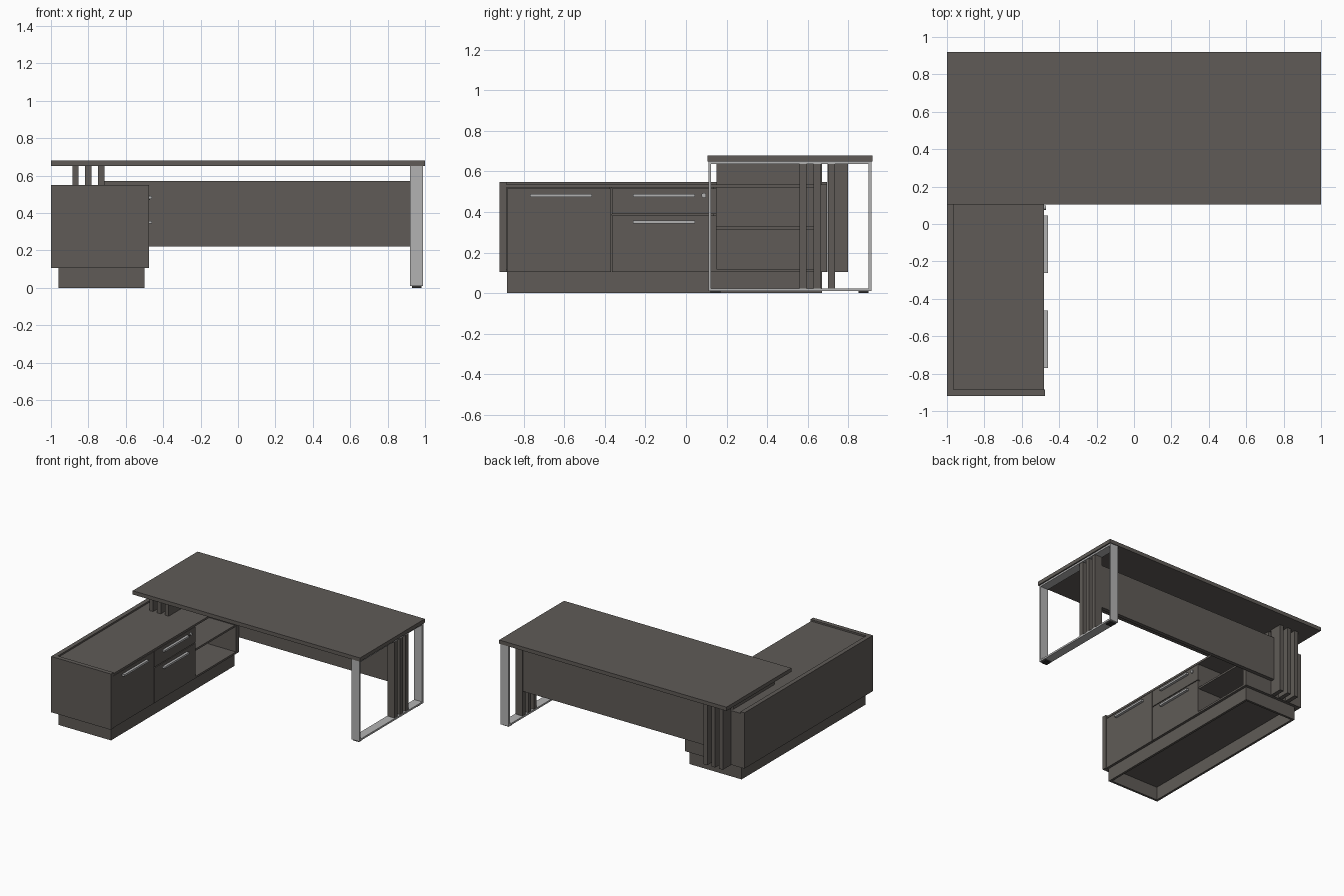
import bpy
import bmesh
import math

old = bpy.data.objects.get("Cube")
if old:
    bpy.data.objects.remove(old, do_unlink=True)


def material(name, r, g, b, rough):
    m = bpy.data.materials.new(name)
    m.use_nodes = True
    m.diffuse_color = (r, g, b, 1)
    node = m.node_tree.nodes["Principled BSDF"]
    node.inputs["Base Color"].default_value = (r, g, b, 1)
    node.inputs["Roughness"].default_value = rough
    return m


wood = material("grey brown wood", 0.115, 0.105, 0.095, 0.6)
metal = material("brushed metal", 0.45, 0.45, 0.45, 0.4)
rubber = material("dark rubber", 0.03, 0.03, 0.03, 0.8)


def finish(name, bm, mat):
    mesh = bpy.data.meshes.new(name)
    bm.to_mesh(mesh)
    bm.free()
    mesh.materials.append(mat)
    ob = bpy.data.objects.new(name, mesh)
    bpy.context.collection.objects.link(ob)
    return ob


def box(name, x, y, z, mat=wood):
    """Box from (low, high) ranges on each axis."""
    bm = bmesh.new()
    bmesh.ops.create_cube(bm, size=1)
    for v in bm.verts:
        v.co = [r[0] if c < 0 else r[1] for c, r in zip(v.co, (x, y, z))]
    return finish(name, bm, mat)


# Desk top
box("desk_top", (-1, 1), (0.105, 0.92), (0.65, 0.68))

# Metal loop leg with feet
leg_x = (0.92, 0.99)
y0, y1, z0, z1, t = 0.11, 0.915, 0.01, 0.65, 0.014
box("leg_front_post", leg_x, (y0, y0 + t), (z0, z1), metal)
box("leg_back_post", leg_x, (y1 - t, y1), (z0, z1), metal)
box("leg_bottom_bar", leg_x, (y0 + t, y1 - t), (z0, z0 + t), metal)
box("leg_top_bar", leg_x, (y0 + t, y1 - t), (z1 - t, z1), metal)
for y in (0.12, 0.85):
    box("leg_foot", (0.93, 0.98), (y, y + 0.05), (0, z0), rubber)

# Upright slats inside the loop leg
for y in (0.56, 0.63, 0.7):
    box("leg_slat", (0.922, 0.985), (y, y + 0.035), (z0 + t, z1 - t))

# Modesty panel
box("modesty_panel", (-0.715, 0.922), (0.702, 0.732), (0.22, 0.57))

# Slats that carry the top over and behind the cabinet
for x in (-0.885, -0.817, -0.748):
    sx = (x, x + 0.033)
    box("upper_slat", sx, (0.15, 0.67), (0.535, 0.65))
    box("rear_slat", sx, (0.697, 0.8), (0.105, 0.65))

# Cabinet carcass
low, rim, slab = 0.105, 0.549, 0.52
face = -0.48
box("cabinet_front_end", (-1, -0.475), (-0.92, -0.885), (low, rim))
box("cabinet_back_panel", (-1, -0.965), (-0.885, 0.695), (low, rim))
box("cabinet_top", (-0.965, face), (-0.885, 0.695), (slab, 0.536))
box("cabinet_floor", (-0.965, face - 0.018), (-0.885, 0.66), (low, 0.12))
box("floor_edge", (face - 0.018, face), (0.15, 0.66), (low, 0.12))
box("cabinet_rear_end", (-0.965, face), (0.66, 0.695), (low, slab))
box("open_shelf", (-0.965, face - 0.01), (0.15, 0.66), (0.315, 0.33))
for y in (-0.38, 0.134):
    box("cabinet_divider", (-0.965, face - 0.018), (y, y + 0.016), (0.12, slab))

# Door and drawer fronts, with narrow gaps
fx = (face - 0.018, face)
box("door", fx, (-0.882, -0.37), (low, 0.517))
box("lower_drawer", fx, (-0.364, 0.15), (low, 0.384))
box("upper_drawer", fx, (-0.364, 0.15), (0.39, 0.517))

# Handles
for y, z in ((-0.77, 0.475), (-0.262, 0.475), (-0.262, 0.343)):
    box("handle", (face, -0.46), (y, y + 0.307), (z, z + 0.015), metal)

# Drawer lock
bm = bmesh.new()
bmesh.ops.create_cone(bm, cap_ends=True, segments=16, radius1=0.012,
                      radius2=0.012, depth=0.012)
lock = finish("drawer_lock", bm, metal)
lock.rotation_euler.y = math.pi / 2
lock.location = (face + 0.004, 0.088, 0.482)

# Plinth, open underneath
px0, px1, py0, py1, w = -0.96, -0.5, -0.882, 0.672, 0.018
for x in (px0, px1 - w):
    box("plinth_side", (x, x + w), (py0, py1), (0, low))
for y in (py0, py1 - w):
    box("plinth_end", (px0 + w, px1 - w), (y, y + w), (0, low))
